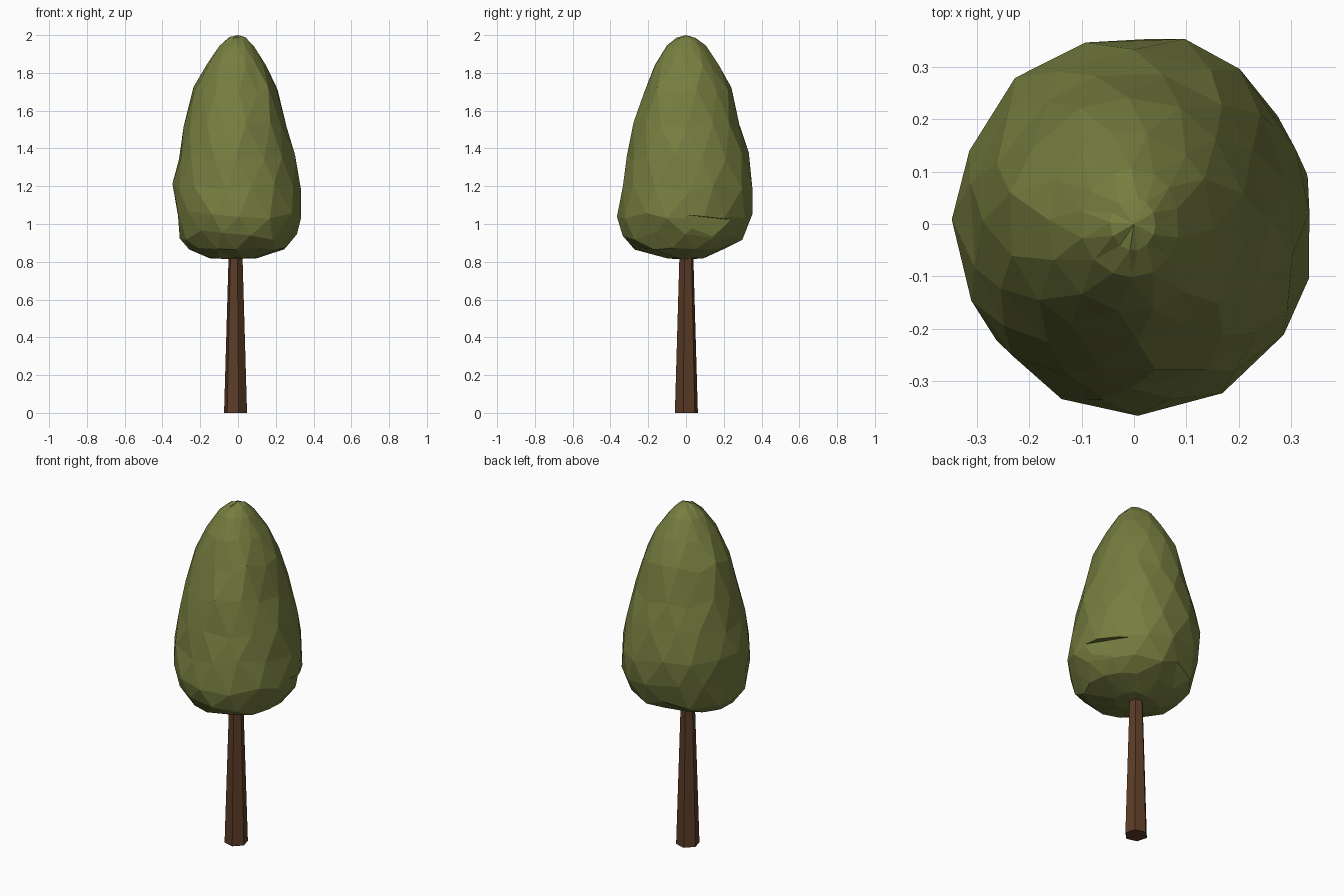
import bpy, bmesh, math, random
from mathutils import Matrix

if "Cube" in bpy.data.objects:
    bpy.data.objects.remove(bpy.data.objects["Cube"])

random.seed(4)


def make_object(name, bm, color=None):
    bmesh.ops.recalc_face_normals(bm, faces=bm.faces)
    mesh = bpy.data.meshes.new(name)
    bm.to_mesh(mesh)
    bm.free()
    obj = bpy.data.objects.new(name, mesh)
    bpy.context.collection.objects.link(obj)
    if color:
        mat = bpy.data.materials.new(name + "_colour")
        mat.diffuse_color = (*color, 1)
        mat.use_nodes = True
        mat.node_tree.nodes["Principled BSDF"].inputs["Base Color"].default_value = mat.diffuse_color
        mesh.materials.append(mat)
    return obj


# Trunk: tapered six-sided post
bm = bmesh.new()
bmesh.ops.create_cone(bm, cap_ends=True, segments=6, radius1=0.063, radius2=0.036, depth=0.9,
                      matrix=Matrix.Translation((-0.013, 0.002, 0.45)) @ Matrix.Rotation(math.radians(15), 4, 'Z'))
make_object("trunk", bm, (0.105, 0.045, 0.019))

# Foliage: irregular faceted rings, each with height and reach to -x, +x, -y, +y
RINGS = [
    (0.82, .16, .10, .10, .09),
    (0.87, .26, .25, .27, .20),
    (0.94, .31, .305, .335, .30),
    (1.05, .325, .34, .36, .345),
    (1.20, .34, .33, .335, .36),
    (1.36, .315, .30, .31, .33),
    (1.52, .285, .255, .275, .29),
    (1.70, .24, .21, .22, .24),
    (1.84, .165, .15, .165, .175),
    (1.94, .10, .085, .10, .105),
    (1.985, .045, .04, .05, .05),
]
SIDES = 14
bm = bmesh.new()
loops = []
for i, (z, xn, xp, yn, yp) in enumerate(RINGS):
    wobble = 0.025 if 1 < i < 8 else 0.006
    loop = []
    for k in range(SIDES):
        a = 2 * math.pi * (k + 0.5 * (i % 2) + random.uniform(-.15, .15)) / SIDES
        c, s = math.cos(a), math.sin(a)
        r = random.uniform(0.995, 1.025)
        loop.append(bm.verts.new((c * (xp if c > 0 else xn) * r,
                                  s * (yp if s > 0 else yn) * r,
                                  z + random.uniform(-wobble, wobble))))
    loops.append(loop)

# Staggered triangles between rings, then the bottom and tip
for i in range(len(loops) - 1):
    low, high = loops[i], loops[i + 1]
    shift = i % 2
    for k in range(SIDES):
        n = (k + 1) % SIDES
        if shift:
            bm.faces.new((low[k], low[n], high[n]))
            bm.faces.new((low[k], high[n], high[k]))
        else:
            bm.faces.new((low[k], low[n], high[k]))
            bm.faces.new((low[n], high[n], high[k]))
for loop, point in ((loops[0], (0, 0, 0.815)), (loops[-1], (0, 0, 2.0))):
    centre = bm.verts.new(point)
    for k in range(SIDES):
        bm.faces.new((loop[k], loop[(k + 1) % SIDES], centre))
foliage = make_object("foliage", bm, (0.18, 0.205, 0.05))

# Small overhanging notch on the right side
bm = bmesh.new()
bmesh.ops.create_cube(bm, size=1, matrix=Matrix.Rotation(math.radians(22), 4, 'Z')
                      @ Matrix.Translation((0.408, 0, 0.965))
                      @ Matrix.Rotation(math.radians(-6), 4, 'X')
                      @ Matrix.Diagonal((0.2, 0.28, 0.14, 1)))
cutter = make_object("notch_cutter", bm)
cutter.hide_render = True
cutter.hide_viewport = True
mod = foliage.modifiers.new("notch", 'BOOLEAN')
mod.operation = 'DIFFERENCE'
mod.solver = 'EXACT'
mod.object = cutter
